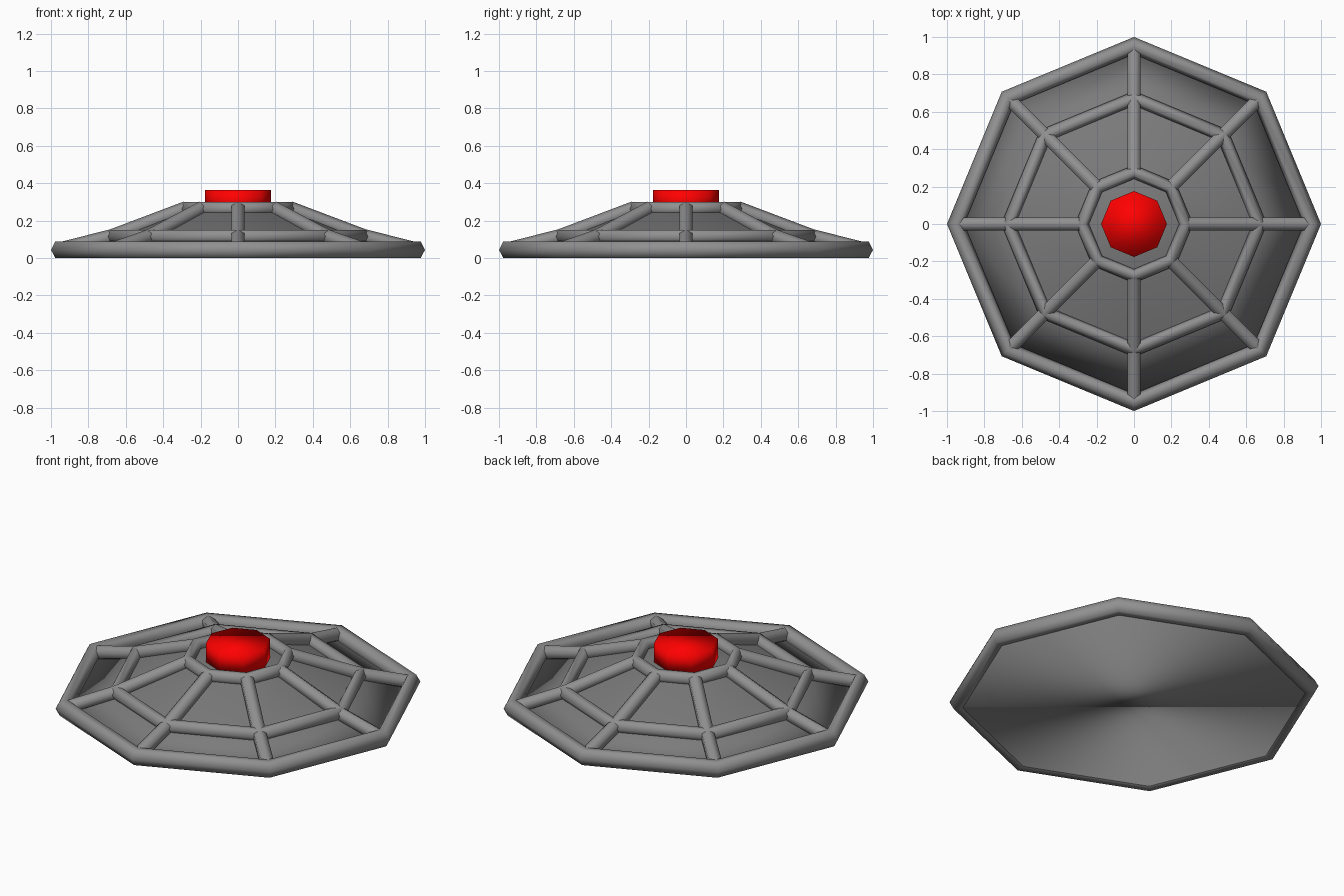
import bpy, bmesh, math
from mathutils import Vector

if "Cube" in bpy.data.objects:
    bpy.data.objects.remove(bpy.data.objects["Cube"])

N = 8
# ring name, centre radius, tube radius, centre height
RINGS = [("rim_ring", 0.954, 0.046, 0.044),
         ("middle_ring", 0.672, 0.038, 0.115),
         ("top_ring", 0.278, 0.037, 0.264)]


def material(name, rgb):
    m = bpy.data.materials.new(name)
    m.diffuse_color = (*rgb, 1)
    m.use_nodes = True
    m.node_tree.nodes["Principled BSDF"].inputs["Base Color"].default_value = m.diffuse_color
    return m


tube_grey = material("tube_grey", (0.28, 0.28, 0.28))
shell_grey = material("shell_grey", (0.2, 0.2, 0.2))
red = material("red", (1.0, 0.0, 0.0))


def finish(ob, name, mat):
    ob.name = name
    ob.data.materials.append(mat)
    ob.data.shade_smooth()


def polar(r, i, z):
    a = math.tau * i / N
    return Vector((r * math.cos(a), r * math.sin(a), z))


# six-sided tube rings with mitred corners
for name, r, t, z in RINGS:
    bpy.ops.mesh.primitive_torus_add(major_segments=N, minor_segments=6,
                                     major_radius=r, minor_radius=t,
                                     location=(0, 0, z))
    bpy.context.object.scale.z = 1.09
    finish(bpy.context.object, name, tube_grey)

# sloping ribs between neighbouring rings
for (_, r0, _, z0), (_, r1, _, z1), part in ((*RINGS[:2], "lower_rib"),
                                             (*RINGS[1:], "upper_rib")):
    for i in range(N):
        a, b = polar(r0, i, z0), polar(r1, i, z1)
        d = b - a
        bpy.ops.mesh.primitive_cylinder_add(vertices=6, radius=0.04,
                                            depth=d.length, end_fill_type='NOTHING',
                                            location=(a + b) / 2)
        ob = bpy.context.object
        ob.rotation_euler = d.to_track_quat('Z', 'Y').to_euler()
        finish(ob, f"{part}_{i + 1}", tube_grey)

# closed smooth body filling the frame, flat underneath
bm = bmesh.new()
loops = [[bm.verts.new(polar(r, i, z)) for i in range(N)]
         for r, z in ((0.975, 0.004), (0.672, 0.10), (0.278, 0.255))]
for lo, hi in zip(loops, loops[1:]):
    for i in range(N):
        j = (i + 1) % N
        bm.faces.new((lo[i], lo[j], hi[j], hi[i]))
bm.faces.new(loops[-1])
bm.faces.new(loops[0][::-1])
mesh = bpy.data.meshes.new("body_shell")
bm.to_mesh(mesh)
bm.free()
shell = bpy.data.objects.new("body_shell", mesh)
bpy.context.collection.objects.link(shell)
finish(shell, "body_shell", shell_grey)

# red button on top
bpy.ops.mesh.primitive_cylinder_add(vertices=N, radius=0.176, depth=0.115,
                                    location=(0, 0, 0.3075))
finish(bpy.context.object, "button", red)
